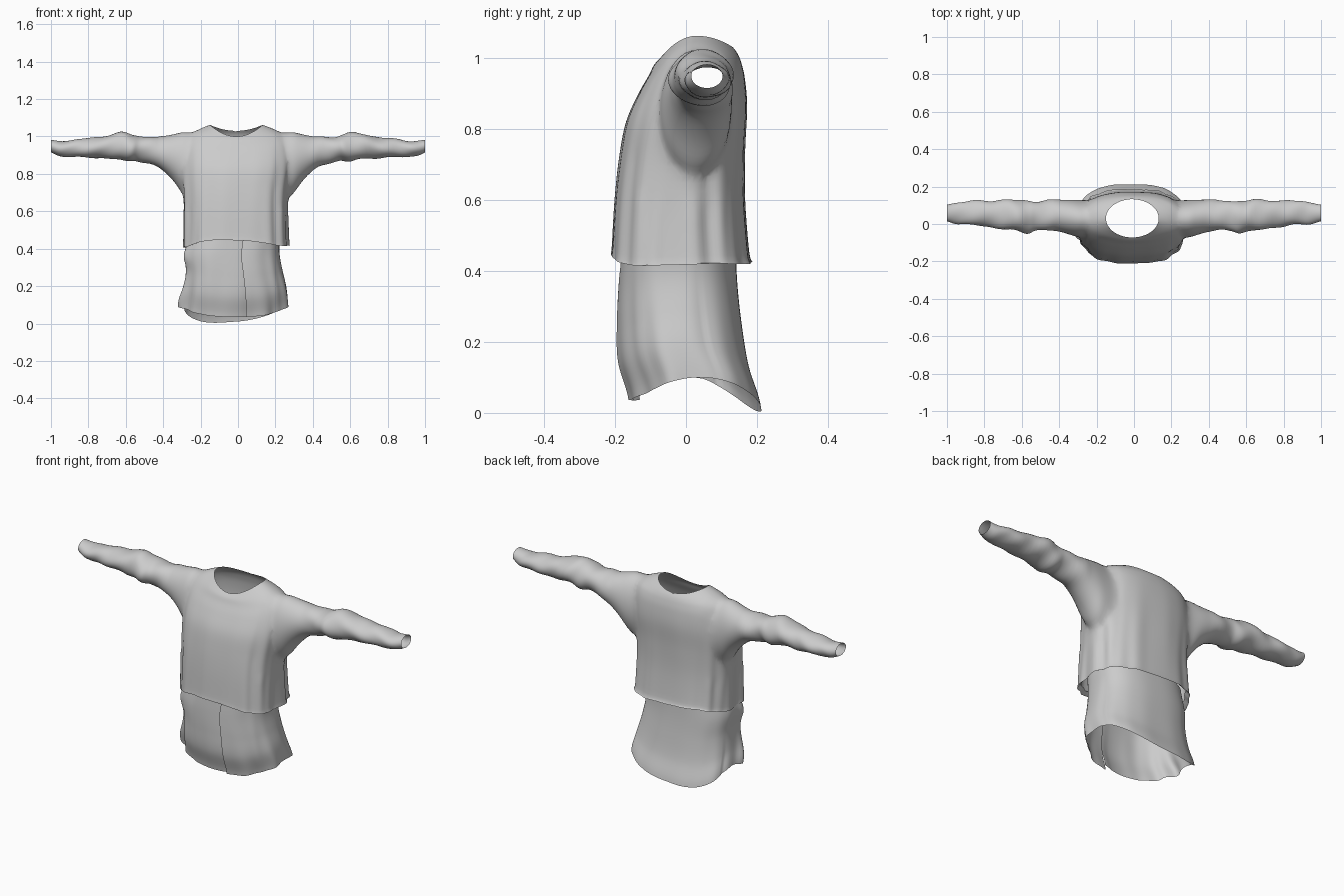
import bpy, bmesh
from math import sin, cos, pi, exp
from mathutils import Vector

if "Cube" in bpy.data.objects:
    bpy.data.objects.remove(bpy.data.objects["Cube"])


def catmull(rows, steps):
    """Smoothly interpolate a short table of section parameters."""
    out = []
    for i in range(len(rows) - 1):
        p0, p1 = rows[max(i - 1, 0)], rows[i]
        p2, p3 = rows[i + 1], rows[min(i + 2, len(rows) - 1)]
        for s in range(steps):
            t = s / steps
            out.append([b + 0.5 * t * (c - a + t * (2*a - 5*b + 4*c - d + t * (3*(b - c) + d - a)))
                        for a, b, c, d in zip(p0, p1, p2, p3)])
    return out + [list(rows[-1])]


def spow(v, e):
    return abs(v) ** e * (1 if v >= 0 else -1)


def bump(v, centre, width):
    return exp(-((v - centre) / width) ** 2)


def loft(name, rings, closed=True, caps=False):
    """Skin rings of points; optional fan caps whose centres are returned."""
    bm = bmesh.new()
    vr = [[bm.verts.new(p) for p in r] for r in rings]
    n = len(rings[0])
    for a, b in zip(vr, vr[1:]):
        for i in range(n if closed else n - 1):
            j = (i + 1) % n
            bm.faces.new((a[i], a[j], b[j], b[i]))
    centres = []
    if caps:
        for r in (vr[0], vr[-1]):
            c = sum((v.co for v in r), Vector()) / n
            centres.append(c)
            cv = bm.verts.new(c)
            for i in range(n):
                bm.faces.new((r[i], r[(i + 1) % n], cv))
    bmesh.ops.recalc_face_normals(bm, faces=bm.faces)
    me = bpy.data.meshes.new(name)
    bm.to_mesh(me)
    bm.free()
    ob = bpy.data.objects.new(name, me)
    bpy.context.collection.objects.link(ob)
    return ob, centres


def shade(ob, angle):
    bpy.ops.object.select_all(action='DESELECT')
    ob.select_set(True)
    bpy.context.view_layer.objects.active = ob
    bpy.ops.object.shade_smooth_by_angle(angle=angle)


# Sweater body: z at front, side, back; x left, right; y front, back; squareness
BODY = [
    (.458, .432, .455, -.268, .255, -.192, .168, 2.8),
    (.440, .412, .430, -.288, .270, -.210, .187, 2.8),
    (.465, .435, .455, -.288, .266, -.208, .178, 2.8),
    (.600, .600, .600, -.288, .262, -.200, .166, 2.7),
    (.720, .720, .740, -.295, .268, -.187, .166, 2.6),
    (.820, .840, .860, -.300, .285, -.168, .172, 2.5),
    (.900, .940, .940, -.290, .280, -.133, .166, 2.4),
    (.950, 1.000, .985, -.270, .260, -.105, .156, 2.2),
    (.980, 1.033, 1.012, -.220, .205, -.090, .145, 2.1),
    (1.000, 1.062, 1.030, -.150, .132, -.072, .132, 2.0),
]
body_rings = []
for zf, zs, zb, xl, xr, yf, yb, p in catmull(BODY, 5):
    ring = []
    for i in range(112):
        a = 2 * pi * i / 112
        s2 = sin(a) ** 2
        z = zs * (1 - s2) + (zf if sin(a) < 0 else zb) * s2
        fade = min(1, max(0, (1.0 - z) / .3))
        side = .35 + .65 * cos(a) ** 2
        f = 1 + fade * side * (.022 * sin(11 * a + 1.5 * z) + .014 * sin(17 * a - 3 * z + 1))
        ring.append(((xl + xr) / 2 + (xr - xl) / 2 * spow(cos(a), 2 / p) * f,
                     (yf + yb) / 2 + (yb - yf) / 2 * spow(sin(a), 2 / p) * f,
                     z + .008 * sin(3 * a + 1) * bump(z, .43, .06)))
    body_rings.append(ring)
sweater, openings = loft("sweater", body_rings, caps=True)

# Sleeves: x, z top, z bottom, y front, y back
SLEEVE = [
    (.18, 1.000, .680, -.065, .125),
    (.28, 1.028, .675, -.075, .130),
    (.34, 1.015, .755, -.060, .132),
    (.42, 1.000, .835, -.037, .130),
    (.52, .998, .868, -.035, .120),
    (.57, 1.008, .868, -.045, .122),
    (.64, 1.022, .880, -.035, .130),
    (.75, .997, .885, -.020, .125),
    (.85, .988, .890, -.005, .125),
    (.94, .975, .895, .000, .115),
    (1.00, .982, .915, .015, .103),
]
for side in (-1, 1):
    rings = []
    for x, zt, zb, yf, yb in catmull(SLEEVE, 5):
        crumple = max(0, min(1, (x - .36) / .1, (1 - x) / .05))
        ring = []
        for i in range(40):
            a = 2 * pi * i / 40
            f = 1 + crumple * (.035 * sin(48 * x + 2 * a + side)
                               + .03 * sin(31 * x - 3 * a))
            f += .07 * bump(x + .02 * sin(a), .57, .025) * (1 - sin(a)) / 2
            ring.append((side * (x - .012 * crumple * sin(a)),
                         (yf + yb) / 2 + (yb - yf) / 2 * cos(a) * f,
                         (zt + zb) / 2 + (zt - zb) / 2 * sin(a) * f))
        rings.append(ring)
    sleeve, c = loft("sleeve", rings, caps=True)
    openings.append(c[1])
    mod = sweater.modifiers.new("join", 'BOOLEAN')
    mod.operation, mod.solver, mod.object = 'UNION', 'EXACT', sleeve
    bpy.context.view_layer.objects.active = sweater
    bpy.ops.object.modifier_apply(modifier=mod.name)
    bpy.data.objects.remove(sleeve)

# Open hem, neck and cuffs, then relax the armpit seams
bm = bmesh.new()
bm.from_mesh(sweater.data)
bmesh.ops.delete(bm, geom=[v for v in bm.verts
                           if any((v.co - c).length < 1e-3 for c in openings)], context='VERTS')
bmesh.ops.remove_doubles(bm, verts=bm.verts, dist=.003)
seam = [v for v in bm.verts if .2 < abs(v.co.x) < .4 and v.co.z > .6]
for _ in range(8):
    bmesh.ops.smooth_vert(bm, verts=seam, factor=.5,
                          use_axis_x=True, use_axis_y=True, use_axis_z=True)
bm.to_mesh(sweater.data)
bm.free()
shade(sweater, 1.0)

# Undershirt: one sheet wrapped round, overlapping at the front opening
SHIRT = [  # x left, right; y front, back
    (-.262, .225, -.180, .140),
    (-.285, .220, -.188, .145),
    (-.280, .235, -.190, .158),
    (-.288, .258, -.185, .178),
    (-.298, .270, -.155, .213),
]
rows = catmull(SHIRT, 7)
shirt_rings = []
for k, (xl, xr, yf, yb) in enumerate(rows):
    t = k / (len(rows) - 1)
    ring = []
    for i in range(121):
        u = i / 120
        a = -pi / 2 + .12 + u * (2 * pi + .14)
        s, c = sin(a), cos(a)
        hem = .1 - (.065 if s < 0 else .09) * abs(s) ** 1.3 + (.04 * c * s if s > 0 else 0)
        f = 1 + .05 * bump(u, 0, .04) * t - .09 * bump(u, 1, .05)
        f += t * (.016 * sin(9 * a + 4 * t) + .012 * sin(15 * a)) * (1 if s < .3 else .25)
        f += .11 * bump(a, pi + .3, .16) * bump(t, .95, .22)
        f += .05 * bump(a, pi + .35, .2) * bump(t, .3, .12)
        f -= .06 * bump(u, .1, .025) * t
        ring.append(((xl + xr) / 2 + (xr - xl) / 2 * spow(c, .77) * f,
                     (yf + yb) / 2 + (yb - yf) / 2 * spow(s, .77) * f,
                     .475 + (max(hem, 0) - .475) * t))
    shirt_rings.append(ring)
shirt, _ = loft("undershirt", shirt_rings, closed=False)
shade(shirt, 1.0)
